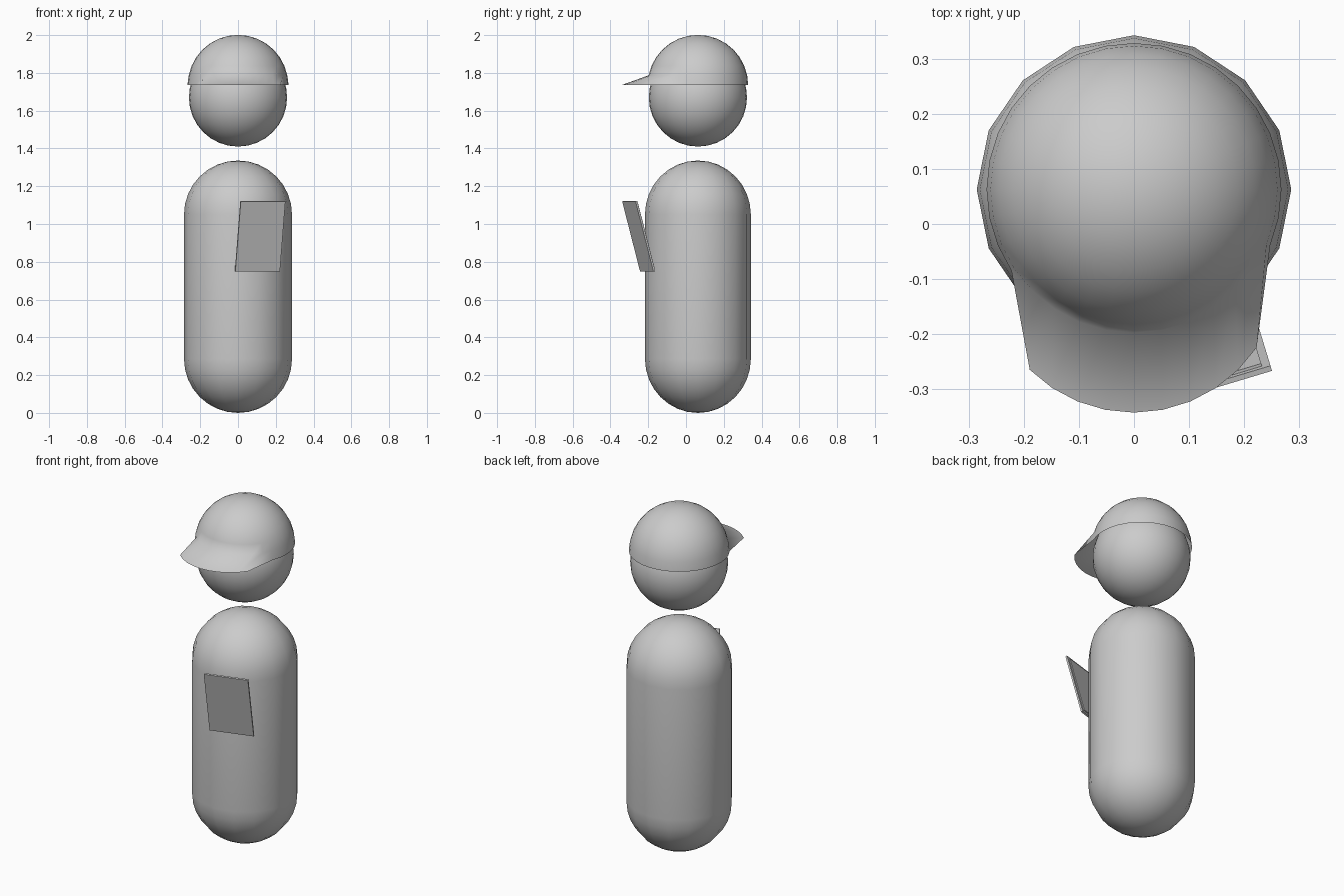
import bpy, bmesh
from math import sin, cos, pi, radians
from mathutils import Vector, Matrix

if "Cube" in bpy.data.objects:
    bpy.data.objects.remove(bpy.data.objects["Cube"])

CY = 0.063  # shared vertical axis of body, head and cap


def finish(name, bm, smooth=True):
    bmesh.ops.recalc_face_normals(bm, faces=bm.faces)
    me = bpy.data.meshes.new(name)
    bm.to_mesh(me)
    bm.free()
    for p in me.polygons:
        p.use_smooth = smooth
    ob = bpy.data.objects.new(name, me)
    bpy.context.collection.objects.link(ob)
    return ob


def lathe(bm, profile, seg, sy=1.0):
    """Revolve (radius, z) points; zero radius makes a pole. Returns the rings."""
    rings = []
    for r, z in profile:
        n = 1 if r < 1e-6 else seg
        rings.append([bm.verts.new((r * sin(2 * pi * i / seg),
                                    CY - r * sy * cos(2 * pi * i / seg), z))
                      for i in range(n)])
    for a, b in zip(rings, rings[1:]):
        for i in range(seg):
            j = (i + 1) % seg
            quad = [a[i % len(a)], a[j % len(a)], b[j % len(b)], b[i % len(b)]]
            bm.faces.new(list(dict.fromkeys(quad)))
    return rings


def arc(r, zc, a0, a1, n, rz=None):
    rz = rz or r
    pts = [radians(a0 + (a1 - a0) * i / n) for i in range(n + 1)]
    return [(max(0, r * cos(t)), zc + rz * sin(t)) for t in pts]


# body: 16-sided capsule
bm = bmesh.new()
R = 0.286
lathe(bm, arc(R, R, -90, 0, 8) + arc(R, 1.336 - R, 0, 90, 8), 16, 0.98)
finish("body", bm)

# head: sphere
bm = bmesh.new()
lathe(bm, arc(0.26, 1.67, -90, 90, 16), 32)
finish("head", bm)

# cap: open half sphere whose front rim is pulled forward into a visor
bm = bmesh.new()
rings = lathe(bm, arc(0.266, 1.735, 0, 90, 8), 32)
for i, v in enumerate(rings[0]):
    v.co.x *= 1.008
    if i <= 5 or i >= 28:
        v.co.y -= 0.14
finish("cap", bm)

# board: thin tilted slab with a slightly smaller sheet on its inner side
bl, br = Vector((-0.014, -0.243, 0.748)), Vector((0.222, -0.172, 0.748))
tl = Vector((0.015, -0.338, 1.12))
u, w = br - bl, tl - bl
ux, wz = u.normalized(), w.normalized()
n = wz.cross(ux).normalized()  # points to the body
if n.y < 0:
    n = -n


def slab(name, inset, start, depth):
    bm = bmesh.new()
    bmesh.ops.create_cube(bm, size=1)
    c = bl + (u + w) / 2 + n * (start + depth / 2)
    m = Matrix((ux * (u.length - 2 * inset), n * depth,
                wz * (w.length - 2 * inset))).transposed().to_4x4()
    m.translation = c
    bmesh.ops.transform(bm, matrix=m, verts=bm.verts)
    finish(name, bm, False)


slab("board", 0, 0, 0.01)
slab("sheet", 0.015, 0.01, 0.005)
